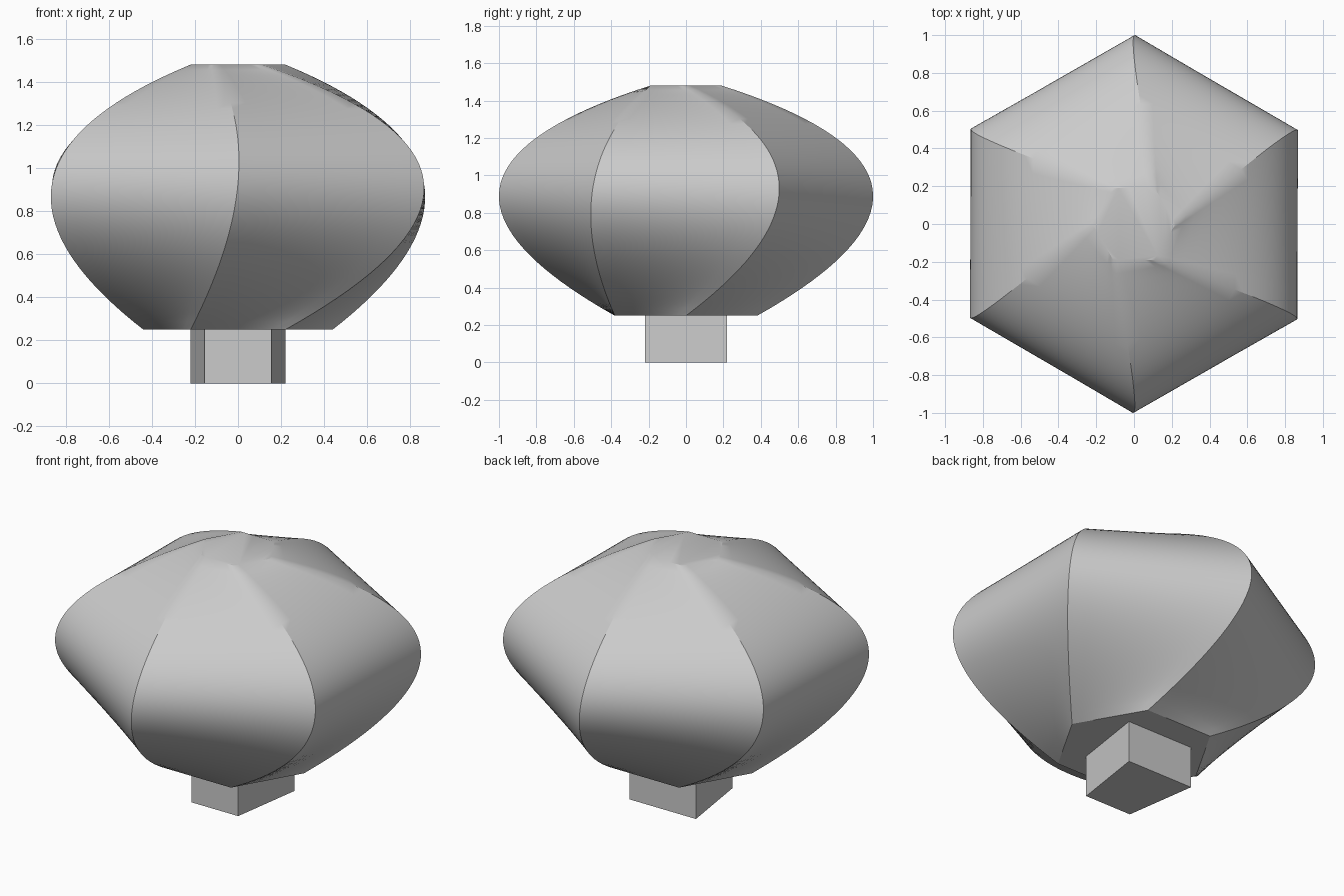
import bpy
import bmesh
from math import radians
from mathutils import Matrix, Vector

cube = bpy.data.objects.get("Cube")
if cube:
    bpy.data.objects.remove(cube, do_unlink=True)

grey = bpy.data.materials.new("plain grey")
grey.use_nodes = True
COLOUR = (0.6, 0.6, 0.6, 1)
grey.diffuse_color = COLOUR
grey.node_tree.nodes["Principled BSDF"].inputs["Base Color"].default_value = COLOUR


def skin(name, rings):
    """Join closed rings of points into a capped solid."""
    bm = bmesh.new()
    loops = [[bm.verts.new(p) for p in ring] for ring in rings]
    n = len(loops[0])
    for low, high in zip(loops, loops[1:]):
        for i in range(n):
            j = (i + 1) % n
            bm.faces.new((low[i], low[j], high[j], high[i]))
    bm.faces.new(loops[0][::-1])
    bm.faces.new(loops[-1])
    mesh = bpy.data.meshes.new(name)
    bm.to_mesh(mesh)
    bm.free()
    mesh.materials.append(grey)
    obj = bpy.data.objects.new(name, mesh)
    bpy.context.collection.objects.link(obj)
    return obj


def corner(radius, angle, z):
    return Matrix.Rotation(radians(angle), 3, "Z") @ Vector((radius, 0, z))


# Body: hexagon lofted through three turned sections, with straight sides
SIDES, STEPS, LEVELS = 6, 8, 40
BOTTOM, MIDDLE, TOP = corner(0.44, 0, 0.25), corner(0.997, 30, 0.93), corner(0.22, 0, 1.48)


def hex_ring(t):
    # Quadratic curve through the three section corners
    p = (BOTTOM * (1 - t) * (1 - 2 * t) + MIDDLE * 4 * t * (1 - t)
         + TOP * t * (2 * t - 1))
    turned = [Matrix.Rotation(radians(60 * k), 3, "Z") @ p for k in range(SIDES)]
    return [turned[k].lerp(turned[(k + 1) % SIDES], s / STEPS)
            for k in range(SIDES) for s in range(STEPS)]


body = skin("twisted_body", [hex_ring(i / LEVELS) for i in range(LEVELS + 1)])
bpy.ops.object.select_all(action="DESELECT")
body.select_set(True)
bpy.context.view_layer.objects.active = body
bpy.ops.object.shade_smooth_by_angle(angle=radians(30))

# Foot: block that narrows towards the front
plan = [(-0.155, -0.22), (0.155, -0.22), (0.22, 0.22), (-0.22, 0.22)]
skin("foot", [[(x, y, z) for x, y in plan] for z in (0, 0.25)])
